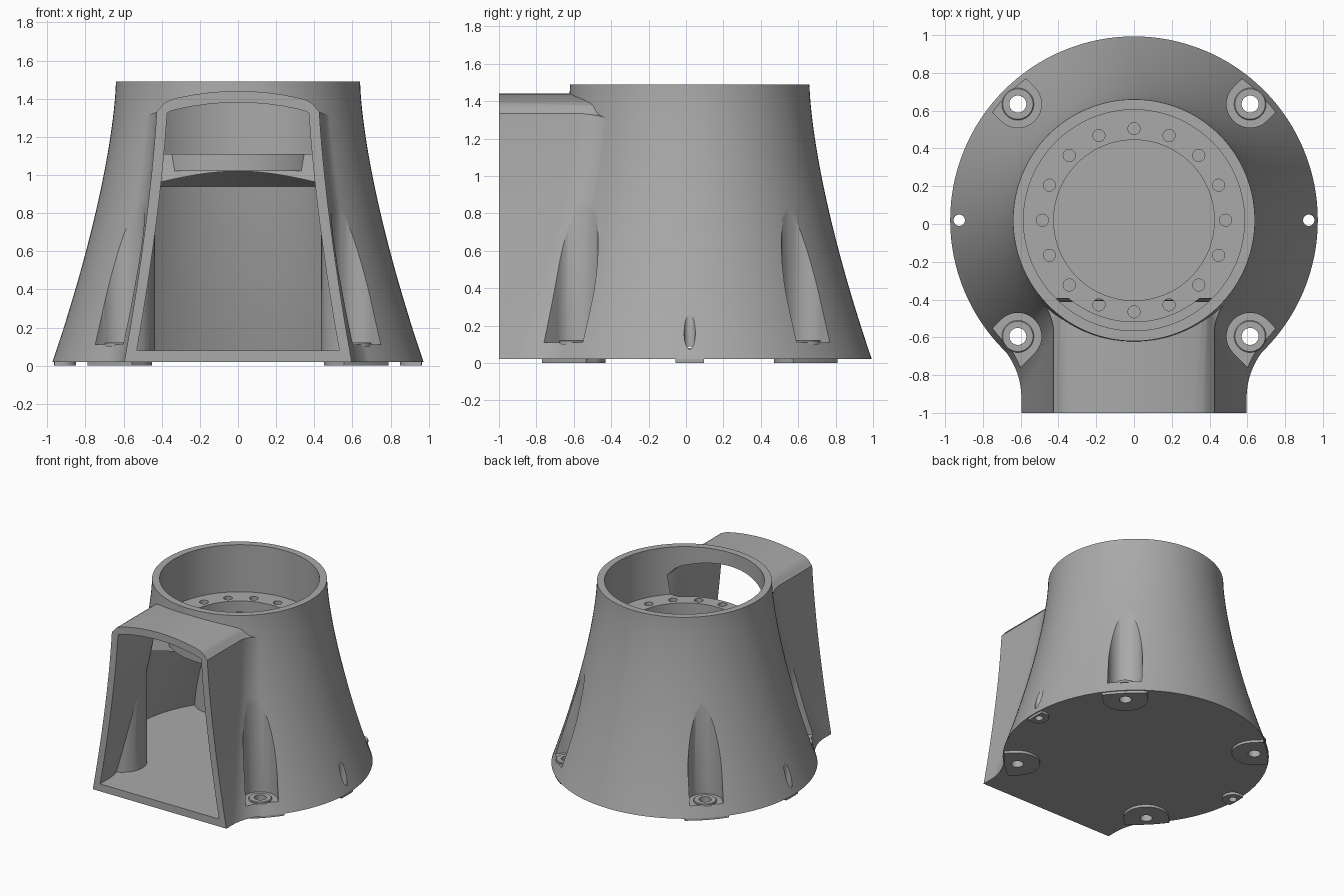
import bpy, bmesh, math
from mathutils import Matrix

if "Cube" in bpy.data.objects:
    bpy.data.objects.remove(bpy.data.objects["Cube"])

grey = bpy.data.materials.new("cast_grey")
grey.use_nodes = True
GREY = (0.40, 0.40, 0.40, 1)
grey.diffuse_color = GREY
grey.node_tree.nodes["Principled BSDF"].inputs["Base Color"].default_value = GREY

CY = 0.02        # axis of the round housing
TOP = 1.49
FLOOR = 0.08
WALL = 0.055


def flare(z):
    return max(0.0, 1 - z / TOP) ** 1.5


def radius(z):
    return 0.64 + 0.34 * flare(z)


def half_width(z):
    return 0.42 + 0.18 * flare(z)


def make(name, bm):
    bmesh.ops.remove_doubles(bm, verts=bm.verts, dist=1e-5)
    bmesh.ops.recalc_face_normals(bm, faces=bm.faces)
    mesh = bpy.data.meshes.new(name)
    bm.to_mesh(mesh)
    bm.free()
    mesh.materials.append(grey)
    obj = bpy.data.objects.new(name, mesh)
    bpy.context.collection.objects.link(obj)
    return obj


def loft(name, rings):
    """Solid skinned through rings with equal point counts."""
    bm = bmesh.new()
    rows = [[bm.verts.new(p) for p in ring] for ring in rings]
    n = len(rows[0])
    for a, b in zip(rows, rows[1:]):
        for i in range(n):
            j = (i + 1) % n
            bm.faces.new((a[i], a[j], b[j], b[i]))
    bm.faces.new(rows[0])
    bm.faces.new(rows[-1])
    return make(name, bm)


def turned(name, profile, x=0, y=CY, seg=128):
    """Solid of revolution from (radius, z) pairs."""
    angles = [2 * math.pi * i / seg for i in range(seg)]
    return loft(name, [[(x + r * math.cos(a), y + r * math.sin(a), z) for a in angles]
                       for r, z in profile])


def rod(name, x, y, r, z0, z1, seg=40):
    return turned(name, [(r, z0), (r, z1)], x, y, seg)


def outward_box(name, x, y, half, z0, z1):
    """Box from a bolt axis outwards, away from the housing axis."""
    bm = bmesh.new()
    bmesh.ops.create_cube(bm, size=1)
    turn = Matrix.Rotation(math.atan2(y - CY, x), 4, 'Z')
    place = Matrix.Translation((x, y, (z0 + z1) / 2)) @ turn @ Matrix.Translation((0.2, 0, 0))
    bm.transform(place @ Matrix.Diagonal((0.4, half * 2, z1 - z0, 1)))
    return make(name, bm)


def combine(obj, other, op):
    mod = obj.modifiers.new("cut", 'BOOLEAN')
    mod.operation = op
    mod.solver = 'EXACT'
    mod.object = other
    bpy.context.view_layer.objects.active = obj
    bpy.ops.object.modifier_apply(modifier=mod.name)
    bpy.data.objects.remove(other)


def plan(z, inset, front):
    """Plan of the duct at height z, with fillets running into the round housing."""
    f = 0.25 + 0.15 * flare(z)
    w, r = half_width(z), radius(z) - 0.003
    yc = CY - math.sqrt((r + f) ** 2 - (w + f) ** 2)
    end = math.atan2(CY - yc, -(w + f))
    side = [(w - inset, front)]
    for i in range(17):
        a = math.pi + (end - math.pi) * i / 16
        side.append((w + f + (f + inset) * math.cos(a), yc + (f + inset) * math.sin(a)))
    return [(x, y, z) for x, y in side + [(-x, y) for x, y in reversed(side)]]


def duct(name, inset, front, z0, drop):
    """Lofted duct, trimmed by an arched roof."""
    steps = 24
    obj = loft(name, [plan(z0 + (1.47 - z0) * i / steps, inset, front) for i in range(steps + 1)])
    half = [(0, 1.44), (0.08, 1.438), (0.16, 1.431), (0.24, 1.42), (0.32, 1.404), (0.36, 1.392),
            (0.39, 1.375), (0.41, 1.35), (0.43, 1.33), (0.5, 1.3), (0.6, 1.27), (1.2, 1.2)]
    arch = [(x, z - drop) for x, z in half] + [(1.2, -0.2), (-1.2, -0.2)]
    arch += [(-x, z - drop) for x, z in reversed(half[1:])]
    combine(obj, loft("arch", [[(x, y, z) for x, z in arch] for y in (-1.5, 0.3)]), 'INTERSECT')
    return obj


bolts = [(sx * 0.615, CY + sy * 0.615) for sx in (1, -1) for sy in (1, -1)]
pins = [(sx * 0.925, CY) for sx in (1, -1)]

# Outer shape: flared round housing joined to the front duct
levels = [0.02 + (TOP - 0.02) * i / 30 for i in range(31)]
housing = turned("housing", [(radius(z), z) for z in levels])
combine(housing, duct("duct_outside", 0, -1, 0.02, 0), 'UNION')

# Inner cavity, shelf and open neck
cavity_levels = [FLOOR + (0.94 - FLOOR) * i / 20 for i in range(21)]
cavity = turned("cavity", [(radius(z) - WALL, z) for z in cavity_levels]
                + [(0.425, 1.02), (0.425, 1.11), (0.585, 1.11), (0.585, 1.6)])
combine(cavity, duct("duct_inside", WALL, -1.1, FLOOR, 0.06), 'UNION')
for x, y in bolts:
    combine(cavity, rod("column", x, y, 0.18, 0, 1.0), 'DIFFERENCE')
combine(housing, cavity, 'DIFFERENCE')

# Bolt pockets and side pin holes
for x, y in bolts:
    pocket = rod("pocket", x, y, 0.125, 0.11, 1.25, 48)
    combine(pocket, outward_box("pocket_mouth", x, y, 0.125, 0.11, 1.25), 'UNION')
    combine(housing, pocket, 'DIFFERENCE')
    combine(housing, rod("bolt_hole", x, y, 0.045, -0.1, 0.3), 'DIFFERENCE')
for x, y in pins:
    combine(housing, rod("pin_hole", x, y, 0.03, -0.1, 0.6), 'DIFFERENCE')

# Mounting ring with a circle of holes
ring = rod("mounting_ring", 0, CY, 0.54, 1.02, 1.11, 128)
combine(ring, rod("bore", 0, CY, 0.425, 0.9, 1.2, 128), 'DIFFERENCE')
for i in range(16):
    a = math.pi * i / 8
    x, y = 0.485 * math.cos(a), CY + 0.485 * math.sin(a)
    combine(ring, rod("hole", x, y, 0.032, 1.0, 1.2, 24), 'DIFFERENCE')
    combine(housing, rod("hole", x, y, 0.032, 1.04, 1.13, 24), 'DIFFERENCE')

parts = [housing, ring]

# Raised washers in the pockets
for x, y in bolts:
    washer = turned("bolt_washer", [(0.085, 0.1), (0.085, 0.118), (0.08, 0.123)], x, y, 40)
    combine(washer, rod("hole", x, y, 0.045, 0, 0.3), 'DIFFERENCE')
    parts.append(washer)

# Foot pads under the bolts and pins, trimmed to the base outline
for spots, size, hole in ((bolts, 0.165, 0.045), (pins, 0.075, 0.03)):
    for x, y in spots:
        pad = rod("foot_pad", x, y, size, 0, 0.03)
        combine(pad, outward_box("pad_edge", x, y, size, 0, 0.03), 'UNION')
        combine(pad, rod("outline", 0, CY, 0.965, -0.1, 0.1, 128), 'INTERSECT')
        combine(pad, rod("hole", x, y, hole, -0.1, 0.1), 'DIFFERENCE')
        parts.append(pad)

for obj in parts:
    bpy.ops.object.select_all(action='DESELECT')
    obj.select_set(True)
    bpy.context.view_layer.objects.active = obj
    bpy.ops.object.shade_smooth_by_angle(angle=math.radians(28))
